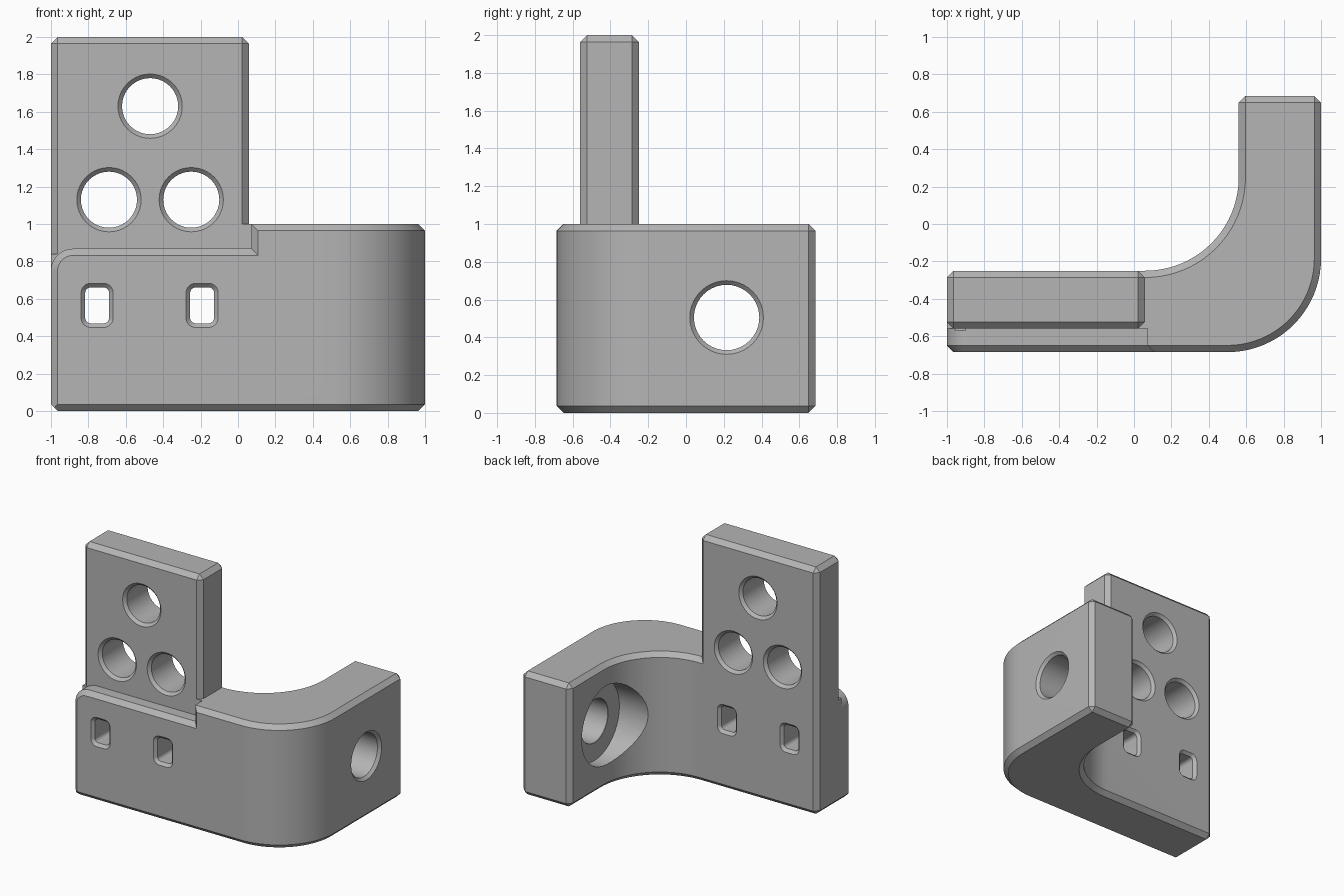
import bpy, bmesh
from math import sin, cos, pi
from mathutils import Vector

cube = bpy.data.objects.get("Cube")
if cube:
    bpy.data.objects.remove(cube, do_unlink=True)

C = 0.036            # edge chamfer
H = 0.022            # hole chamfer
BACK, FACE, FRONT = -0.25, -0.56, -0.685

grey = bpy.data.materials.new("plain grey")
grey.use_nodes = True
grey.diffuse_color = (0.46, 0.46, 0.46, 1)
grey.node_tree.nodes["Principled BSDF"].inputs["Base Color"].default_value = (0.46, 0.46, 0.46, 1)


def arc(cx, cy, r, start, end, n):
    return [(cx + r * cos(start + (end - start) * i / n),
             cy + r * sin(start + (end - start) * i / n)) for i in range(n + 1)]


def loft(name, rings, chamfer=None):
    """Join matching rings into a closed solid; chamfer picks edges to bevel."""
    bm = bmesh.new()
    loops = [[bm.verts.new(p) for p in ring] for ring in rings]
    for a, b in zip(loops, loops[1:]):
        for i in range(len(a)):
            j = (i + 1) % len(a)
            bm.faces.new((a[i], a[j], b[j], b[i]))
    bm.faces.new(loops[0])
    bm.faces.new(loops[-1])
    bmesh.ops.remove_doubles(bm, verts=bm.verts, dist=1e-5)
    bmesh.ops.recalc_face_normals(bm, faces=bm.faces)
    if chamfer:
        edges = [e for e in bm.edges if e.calc_face_angle(0) > 0.6 and chamfer(e)]
        bmesh.ops.bevel(bm, geom=edges, offset=C, segments=1, affect='EDGES')
    mesh = bpy.data.meshes.new(name)
    bm.to_mesh(mesh)
    bm.free()
    mesh.materials.append(grey)
    ob = bpy.data.objects.new(name, mesh)
    bpy.context.collection.objects.link(ob)
    return ob


def box(name, x, y, z, chamfer=None):
    return loft(name, [[(x[0], y[0], h), (x[1], y[0], h), (x[1], y[1], h), (x[0], y[1], h)]
                       for h in z], chamfer)


def combine(target, tool, operation='DIFFERENCE'):
    mod = target.modifiers.new(tool.name, 'BOOLEAN')
    mod.operation, mod.solver, mod.object = operation, 'EXACT', tool
    bpy.context.view_layer.objects.active = target
    bpy.ops.object.modifier_apply(modifier=mod.name)
    bpy.data.objects.remove(tool, do_unlink=True)


def rounded(hw, hh, r):
    pts = []
    for k, (sx, sy) in enumerate([(1, 1), (-1, 1), (-1, -1), (1, -1)]):
        pts += arc(sx * (hw - r), sy * (hh - r), r, k * pi / 2, (k + 1) * pi / 2, 10)
    return pts


def hole(u, v, start, end, hw, hh, r, place):
    """Through hole with a 45 degree chamfer at both mouths."""
    e = 0.02
    steps = [(start - e, H + e), (start + H, 0), (end - H, 0), (end + e, H + e)]
    return loft("hole_cutter", [[place(u + a, v + b, d) for a, b in rounded(hw + g, hh + g, r + g)]
                                for d, g in steps])


# Curved base
outline = ([(-1, FRONT)] + arc(0.5, FRONT + 0.5, 0.5, -pi / 2, 0, 20) + [(1, 0.685), (0.56, 0.685)]
           + arc(0.06, 0.25, 0.5, 0, -pi / 2, 20) + [(-1, BACK)])


def not_lip_edge(e):
    return not all(v.co.x < -0.99 and v.co.y < -0.6 for v in e.verts)


body = loft("curved_bracket", [[(x, y, z) for x, y in outline] for z in (0, 1)], not_lip_edge)


# Front step with a rounded, chamfered lip
def step_profile(d):
    left = -1.001 + d
    return ([(0.072 + d, 2), (0.072 + d, 0.868 - d)]
            + arc(-0.881, 0.748, 0.12 - d, pi / 2, pi, 10)
            + [(left, -0.2), (-1.3, -0.2), (-1.3, 2)])


steps = [(FACE, 0), (FRONT + C, 0), (FRONT - 0.02, C + 0.02)]
combine(body, loft("step_cutter", [[(x, y, z) for x, z in step_profile(d)] for y, d in steps]))
combine(body, box("corner_cutter", (-1.2, -0.9), (FACE - 0.01, -0.45), (0.84, 1.2)))

# Upright plate
combine(body, box("upright_plate", (-1, 0.058), (FACE, BACK), (0.5, 2), lambda e: True), 'UNION')


# Holes through the plate and the base front
def along_y(u, v, d):
    return (u, d, v)


def along_x(u, v, d):
    return (d, u, v)


for x, z in [(-0.47, 1.63), (-0.69, 1.13), (-0.25, 1.13)]:
    combine(body, hole(x, z, FACE, BACK, 0.15, 0.15, 0.15, along_y))
for x in (-0.753, -0.192):
    combine(body, hole(x, 0.565, FRONT, BACK, 0.064, 0.096, 0.03, along_y))

# Side hole with a wide counterbore on the inside
combine(body, loft("counterbore_cutter", [[along_x(0.215 + a, 0.505 + b, d)
                                           for a, b in rounded(0.32, 0.32, 0.32)] for d in (0.1, 0.67)]))
combine(body, hole(0.215, 0.505, 0.65, 1.0, 0.173, 0.173, 0.173, along_x))

bpy.ops.object.select_all(action='DESELECT')
body.select_set(True)
bpy.context.view_layer.objects.active = body
bpy.ops.object.shade_smooth_by_angle(angle=pi / 6)
